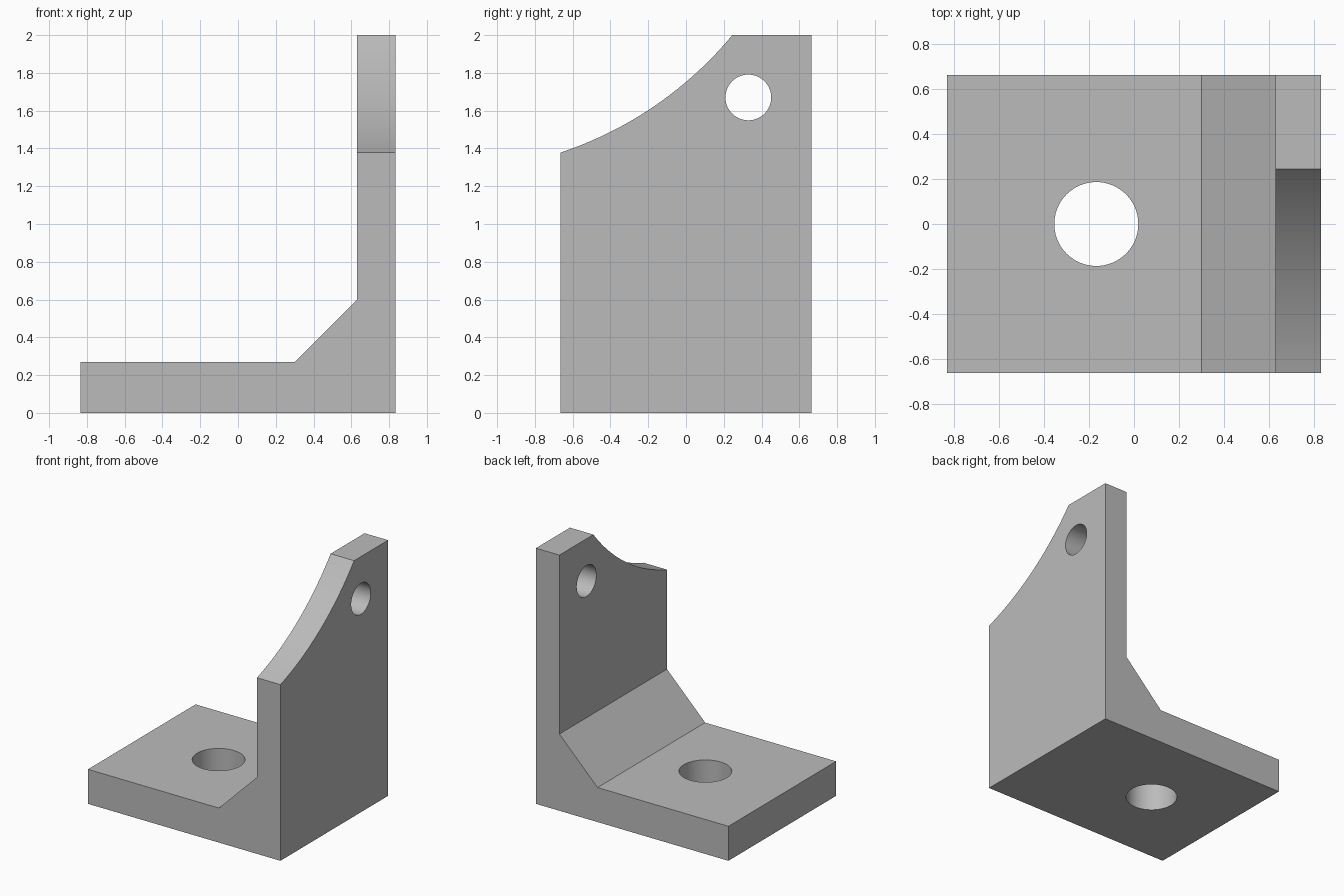
import bpy, bmesh, math
from mathutils import Vector

cube = bpy.data.objects.get("Cube")
if cube:
    bpy.data.objects.remove(cube, do_unlink=True)

metal = bpy.data.materials.new("plain grey")
metal.use_nodes = True
GREY = (0.5, 0.5, 0.5, 1)
metal.diffuse_color = GREY
metal.node_tree.nodes["Principled BSDF"].inputs["Base Color"].default_value = GREY


def prism(name, outline, offset):
    """Extrude a closed outline along an offset into a solid."""
    bm = bmesh.new()
    face = bm.faces.new([bm.verts.new(p) for p in outline])
    top = bmesh.ops.extrude_face_region(bm, geom=[face])["geom"]
    bmesh.ops.translate(bm, vec=Vector(offset),
                        verts=[v for v in top if isinstance(v, bmesh.types.BMVert)])
    bmesh.ops.recalc_face_normals(bm, faces=bm.faces)
    mesh = bpy.data.meshes.new(name)
    bm.to_mesh(mesh)
    bm.free()
    mesh.materials.append(metal)
    obj = bpy.data.objects.new(name, mesh)
    bpy.context.collection.objects.link(obj)
    return obj


def circle(radius, steps=96):
    return [(radius * math.cos(a), radius * math.sin(a))
            for a in (math.tau * i / steps for i in range(steps))]


HALF_X, HALF_Y, WALL_X = 0.833, 0.665, 0.63

# Angle bracket: base plate, sloped fillet and upright wall in one profile
profile = [(-HALF_X, 0), (HALF_X, 0), (HALF_X, 2), (WALL_X, 2),
           (WALL_X, 0.6), (0.3, 0.27), (-HALF_X, 0.27)]
bracket = prism("angle_bracket", [(x, -HALF_Y, z) for x, z in profile], (0, 2 * HALF_Y, 0))

# Concave sweep that lowers the front of the wall
low, high, radius = Vector((-HALF_Y, 1.378)), Vector((0.245, 2)), 2.0
chord = high - low
normal = Vector((-chord.y, chord.x)).normalized()
centre = (low + high) / 2 + normal * math.sqrt(radius ** 2 - (chord.length / 2) ** 2)
start, end = [math.atan2(*(p - centre).yx) for p in (low, high)]
margin = 0.02
angles = [start - margin + (end - start + 2 * margin) * i / 40 for i in range(41)]
sweep = [(centre.x + radius * math.cos(a), centre.y + radius * math.sin(a)) for a in angles]
sweep += [(sweep[-1][0], 2.3), (sweep[0][0], 2.3)]

cutters = [
    prism("wall_sweep_cutter", [(0.5, y, z) for y, z in sweep], (0.5, 0, 0)),
    prism("base_hole_cutter", [(x - 0.168, y, -0.2) for x, y in circle(0.187)], (0, 0, 0.8)),
    prism("wall_hole_cutter", [(0.5, y + 0.33, z + 1.67) for y, z in circle(0.121)], (0.5, 0, 0)),
]
for cutter in cutters:
    cutter.hide_render = True
    cutter.hide_set(True)
    mod = bracket.modifiers.new(cutter.name, "BOOLEAN")
    mod.operation = "DIFFERENCE"
    mod.solver = "EXACT"
    mod.object = cutter

# Bake the cuts, then smooth only the curved surfaces
bpy.ops.object.select_all(action="DESELECT")
bracket.select_set(True)
bpy.context.view_layer.objects.active = bracket
for name in [m.name for m in bracket.modifiers]:
    bpy.ops.object.modifier_apply(modifier=name)
for cutter in cutters:
    bpy.data.objects.remove(cutter, do_unlink=True)
bpy.ops.object.shade_smooth_by_angle(angle=math.radians(20))
